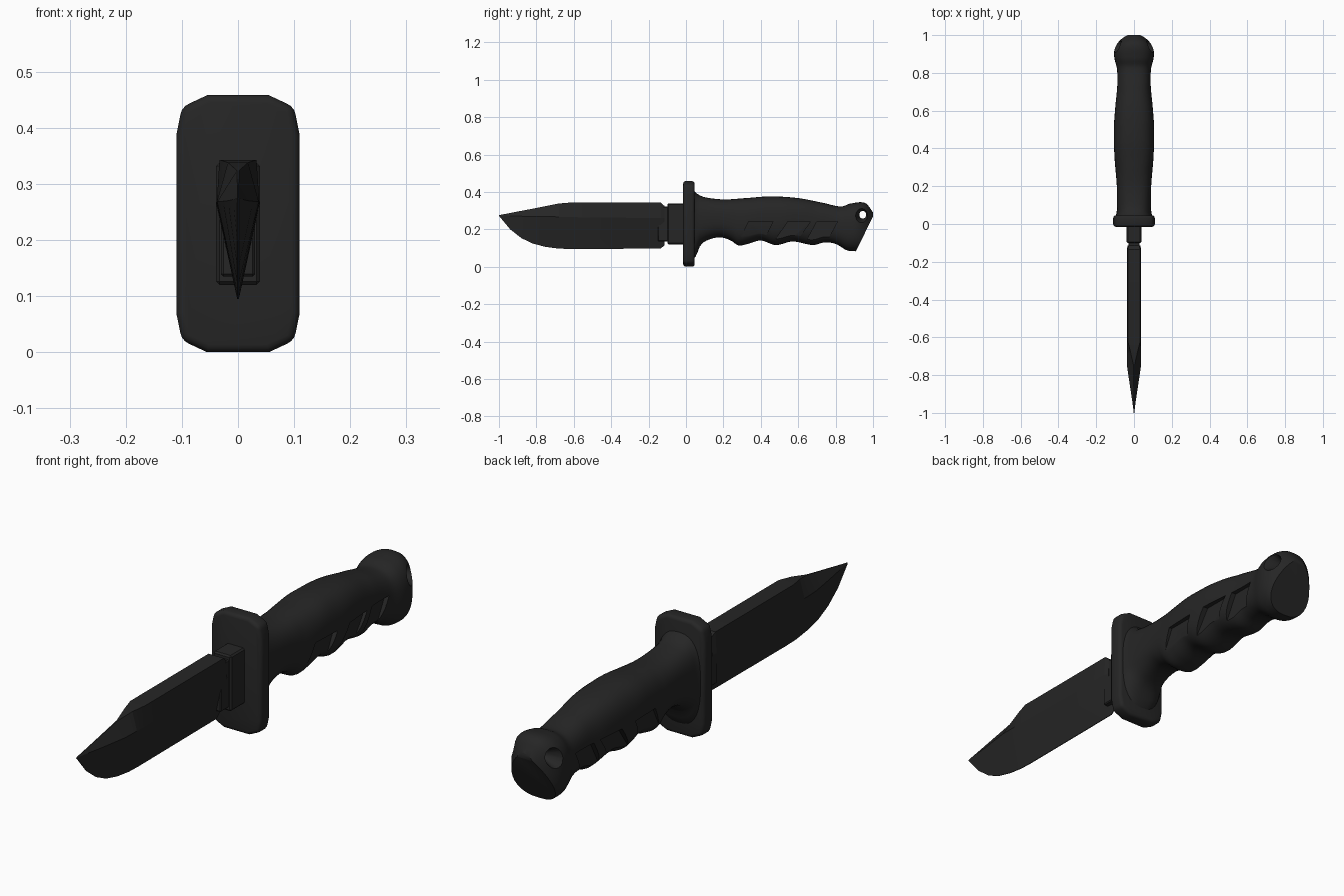
import bpy, bmesh
from math import sin, cos, pi, copysign, radians

cube = bpy.data.objects.get("Cube")
if cube:
    bpy.data.objects.remove(cube, do_unlink=True)

black = bpy.data.materials.new("matte_black")
black.use_nodes = True
black.diffuse_color = (0.019, 0.019, 0.019, 1)
bsdf = next(n for n in black.node_tree.nodes if n.type == 'BSDF_PRINCIPLED')
bsdf.inputs["Base Color"].default_value = black.diffuse_color
bsdf.inputs["Roughness"].default_value = 0.6


def loft(bm, rings):
    """Skin a list of equal-length point rings and cap both ends."""
    rows = [[bm.verts.new(p) for p in ring] for ring in rings]
    count = len(rows[0])
    for a, b in zip(rows, rows[1:]):
        for i in range(count):
            j = (i + 1) % count
            bm.faces.new((a[i], a[j], b[j], b[i]))
    bm.faces.new(rows[0][::-1])
    bm.faces.new(rows[-1])


def make(name, bm):
    bmesh.ops.recalc_face_normals(bm, faces=bm.faces)
    mesh = bpy.data.meshes.new(name)
    bm.to_mesh(mesh)
    bm.free()
    mesh.materials.append(black)
    obj = bpy.data.objects.new(name, mesh)
    bpy.context.collection.objects.link(obj)
    return obj


def activate(obj):
    bpy.ops.object.select_all(action='DESELECT')
    obj.select_set(True)
    bpy.context.view_layer.objects.active = obj


def smooth(obj, angle):
    activate(obj)
    bpy.ops.object.shade_smooth_by_angle(angle=radians(angle))


def bevel(obj, width, segments):
    mod = obj.modifiers.new("bevel", 'BEVEL')
    mod.width, mod.segments, mod.limit_method = width, segments, 'ANGLE'
    activate(obj)
    bpy.ops.object.modifier_apply(modifier=mod.name)


def carve(obj, cutter):
    cutter.hide_render = True
    mod = obj.modifiers.new("carve", 'BOOLEAN')
    mod.operation, mod.solver, mod.object = 'DIFFERENCE', 'EXACT', cutter
    activate(obj)
    bpy.ops.object.modifier_apply(modifier=mod.name)
    bpy.data.objects.remove(cutter, do_unlink=True)


def curve_at(pts, t):
    """Smooth curve through (t, value) points."""
    t = min(max(t, pts[0][0]), pts[-1][0])
    k = next(i for i in range(len(pts) - 1) if t <= pts[i + 1][0])

    def slope(i):
        a, b = pts[max(i - 1, 0)], pts[min(i + 1, len(pts) - 1)]
        return (b[1] - a[1]) / (b[0] - a[0])
    (t0, v0), (t1, v1) = pts[k], pts[k + 1]
    h = t1 - t0
    u = (t - t0) / h
    w = u * u * (3 - 2 * u)
    return (v0 + (v1 - v0) * w + h * u * (1 - u) ** 2 * slope(k)
            - h * u * u * (1 - u) * slope(k + 1))


# Grip outline: top edge, fingered bottom edge and half width along the length
TOP = [(.03, .42), (.06, .39), (.1, .372), (.2, .36), (.32, .367), (.45, .376),
       (.6, .367), (.73, .342), (.83, .322), (.88, .338), (.96, .34), (1, .29)]
BOTTOM = [(.03, .03), (.055, .06), (.075, .11), (.11, .14), (.18, .157), (.24, .14),
          (.28, .114), (.33, .122), (.4, .14), (.48, .116), (.57, .135), (.68, .116),
          (.74, .13), (.8, .122), (.86, .088), (.9, .083), (1, .083)]
WIDTH = [(.03, .1), (.07, .091), (.2, .091), (.35, .103), (.5, .107), (.62, .099),
         (.73, .089), (.82, .09), (.88, .104), (.92, .104), (.96, .085), (1, .045)]


def grip_ring(y, sides=36, power=2 / 2.6):
    top, bottom, half = (curve_at(c, y) for c in (TOP, BOTTOM, WIDTH))
    ring = []
    for i in range(sides):
        c, s = cos(2 * pi * i / sides), sin(2 * pi * i / sides)
        ring.append((half * copysign(abs(c) ** power, c), y,
                     (top + bottom) / 2 + (top - bottom) / 2 * copysign(abs(s) ** power, s)))
    return ring


bm = bmesh.new()
steps = 90
loft(bm, [grip_ring(.03 + .97 * i / steps) for i in range(steps + 1)])

# Slanted flat butt of the pommel
cut = bmesh.ops.bisect_plane(bm, geom=bm.verts[:] + bm.edges[:] + bm.faces[:],
                             plane_co=(0, 1, .27), plane_no=(0, .185, -.09), clear_outer=True)
bmesh.ops.holes_fill(bm, edges=[e for e in bm.edges if e.is_boundary], sides=0)
grip = make("grip", bm)

# Slanted finger pockets on both sides
bm = bmesh.new()
for low, high, length in ((.285, .335, .13), (.475, .545, .12), (.645, .7, .11)):
    floor = curve_at(WIDTH, high + length / 2) - .017
    outline = [(low, .14), (low + length, .14), (high + length, .242), (high, .242)]
    for side in (-1, 1):
        loft(bm, [[(side * x, y, z) for y, z in outline] for x in (floor, .2)])
carve(grip, make("pocket_cutter", bm))

# Lanyard hole with flared mouths
bm = bmesh.new()
loft(bm, [[(x, .945 + r * .85 * cos(pi * i / 10), .278 + r * sin(pi * i / 10)) for i in range(20)]
          for x, r in ((-.12, .055), (-.05, .021), (.05, .021), (.12, .055))])
carve(grip, make("hole_cutter", bm))
smooth(grip, 35)

# Hand guard: long octagonal plate with softened rim
half = [(.055, 0), (.1, .021), (.11, .07), (.11, .386), (.1, .437), (.055, .458)]
outline = half + [(-x, z) for x, z in reversed(half)]
bm = bmesh.new()
loft(bm, [[(x, y, z) for x, z in outline] for y in (-.015, .046)])
guard = make("guard", bm)
bevel(guard, .014, 3)
smooth(guard, 35)


def box(name, half_x, y0, y1, z0, z1, edge):
    bm = bmesh.new()
    corners = [(-half_x, z0), (half_x, z0), (half_x, z1), (-half_x, z1)]
    loft(bm, [[(x, y, z) for x, z in corners] for y in (y0, y1)])
    bevel(make(name, bm), edge, 1)


# Blade root block and the narrow neck behind the blade
box("blade_root", .039, -.1, .0, .12, .338, .006)
box("blade_neck", .03, -.15, -.09, .135, .322, .004)

# Blade: y, top, shoulder, bottom, spine half width, shoulder half width
stations = [(-.115, .325, .26, .115, .028, .034), (-.135, .343, .26, .097, .033, .038),
            (-.62, .343, .265, .095, .033, .038), (-.68, .338, .267, .097, .018, .038),
            (-.75, .324, .268, .106, .002, .037), (-.82, .31, .269, .124, .002, .027),
            (-.88, .299, .27, .153, .001, .018), (-.94, .287, .272, .2, .001, .009),
            (-1, .276, .275, .272, .0005, .001)]
bm = bmesh.new()
loft(bm, [[(s, y, top), (w, y, mid), (.0015, y, low), (-.0015, y, low), (-w, y, mid), (-s, y, top)]
          for y, top, mid, low, s, w in stations])
blade = make("blade", bm)
smooth(blade, 12)
